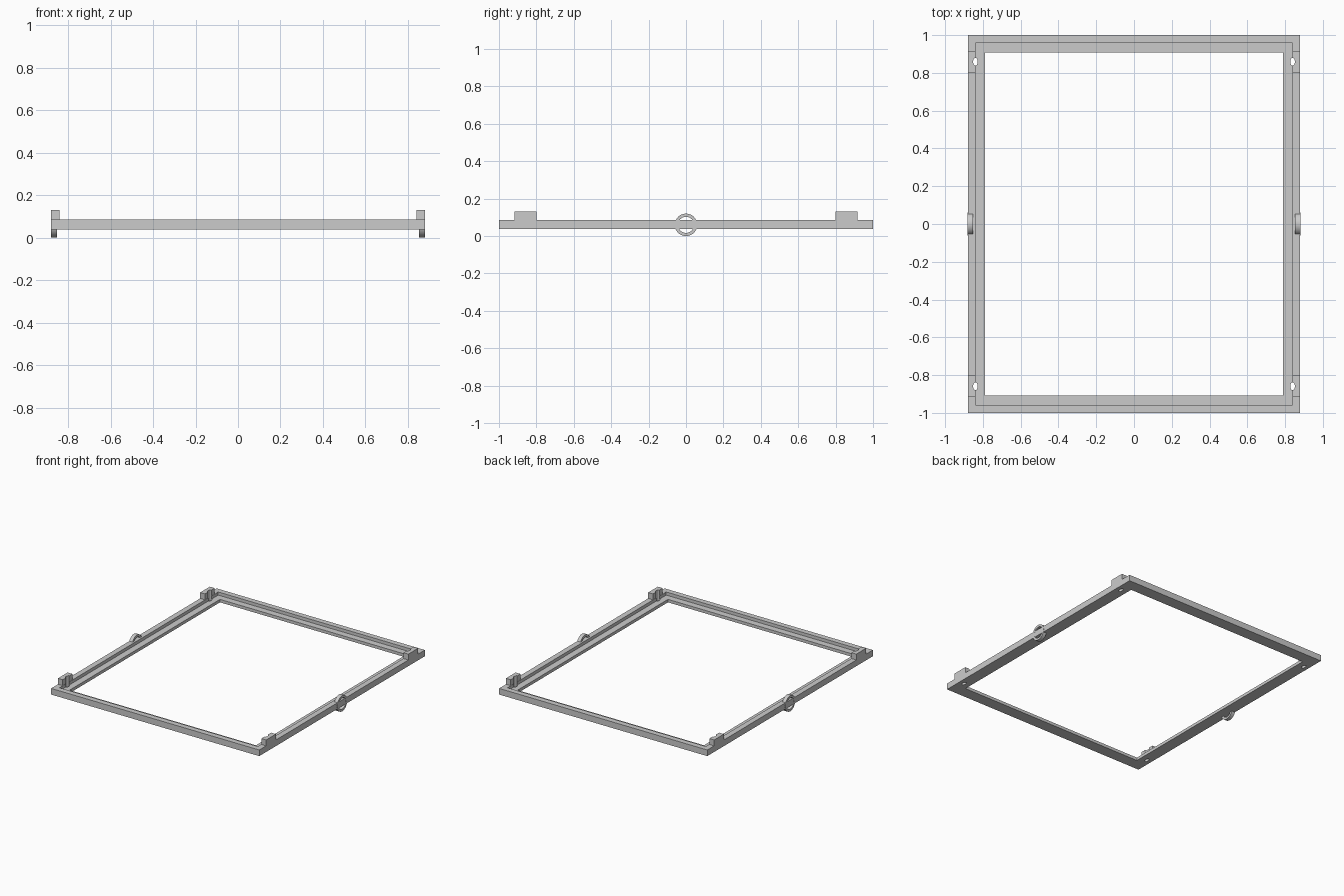
import bpy, bmesh, math

cube = bpy.data.objects.get("Cube")
if cube:
    bpy.data.objects.remove(cube)

GREY = (0.6, 0.6, 0.6, 1)
mat = bpy.data.materials.new("plain grey")
mat.use_nodes = True
mat.diffuse_color = GREY
mat.node_tree.nodes["Principled BSDF"].inputs["Base Color"].default_value = GREY

HALF_X, HALF_Y = 0.88, 1.0
BOTTOM, LEDGE, TOP = 0.039, 0.062, 0.086
BLOCK_TOP = 0.131


def finish(name, bm):
    bmesh.ops.recalc_face_normals(bm, faces=bm.faces)
    mesh = bpy.data.meshes.new(name)
    bm.to_mesh(mesh)
    bm.free()
    mesh.materials.append(mat)
    obj = bpy.data.objects.new(name, mesh)
    bpy.context.collection.objects.link(obj)
    return obj


def sweep(name, profile, corners):
    """Join one closed profile around a closed loop of stations."""
    bm = bmesh.new()
    loops = [[bm.verts.new(place(*p)) for p in profile] for place in corners]
    n = len(profile)
    for i, a in enumerate(loops):
        b = loops[(i + 1) % len(loops)]
        for j in range(n):
            k = (j + 1) % n
            bm.faces.new((a[j], a[k], b[k], b[j]))
    return finish(name, bm)


def box(name, lo, hi):
    bm = bmesh.new()
    bmesh.ops.create_cube(bm, size=1)
    for v in bm.verts:
        v.co = [(l + h) / 2 + c * (h - l) for l, h, c in zip(lo, hi, v.co)]
    return finish(name, bm)


# Rectangular frame with a stepped inner ledge: (inset, height)
profile = [(0, BOTTOM), (0, TOP), (0.042, TOP), (0.042, LEDGE),
           (0.092, LEDGE), (0.092, BOTTOM)]
corners = [lambda d, z, sx=sx, sy=sy: (sx * (HALF_X - d), sy * (HALF_Y - d), z)
           for sx, sy in ((1, 1), (-1, 1), (-1, -1), (1, -1))]
frame = sweep("frame", profile, corners)

# Corner blocks, each with a pin hole cut through block and frame
for sx, side in ((1, "left"), (-1, "right")):
    for sy, end in ((-1, "front"), (1, "back")):
        xs = sorted((sx * 0.84, sx * HALF_X))
        ys = sorted((sy * 0.8, sy * 0.917))
        block = box(f"{end}_{side}_block", (xs[0], ys[0], TOP), (xs[1], ys[1], BLOCK_TOP))
        bpy.ops.mesh.primitive_cylinder_add(vertices=24, radius=1, depth=0.4,
                                            location=(sx * 0.84, sy * 0.859, 0.1))
        cutter = bpy.context.object
        cutter.scale = (0.012, 0.021, 1)
        cutter.hide_render = True
        for target in (frame, block):
            mod = target.modifiers.new("pin hole", "BOOLEAN")
            mod.object = cutter
            mod.operation = "DIFFERENCE"
            mod.solver = "EXACT"
            bpy.context.view_layer.objects.active = target
            bpy.ops.object.modifier_apply(modifier=mod.name)
        bpy.data.objects.remove(cutter)

# Flat rings set into the middle of the side rails: (radius, offset)
STEPS = 48
ring_profile = [(0.06, 0.853), (0.06, 0.881), (0.043, 0.881), (0.043, 0.853)]
for sx, side in ((1, "left"), (-1, "right")):
    stations = [lambda r, x, a=2 * math.pi * i / STEPS, s=sx:
                (s * x, r * math.cos(a), 0.06 + r * math.sin(a)) for i in range(STEPS)]
    ring = sweep(f"{side}_ring", ring_profile, stations)
    bpy.ops.object.select_all(action="DESELECT")
    ring.select_set(True)
    bpy.context.view_layer.objects.active = ring
    bpy.ops.object.shade_smooth_by_angle(angle=math.radians(30))
